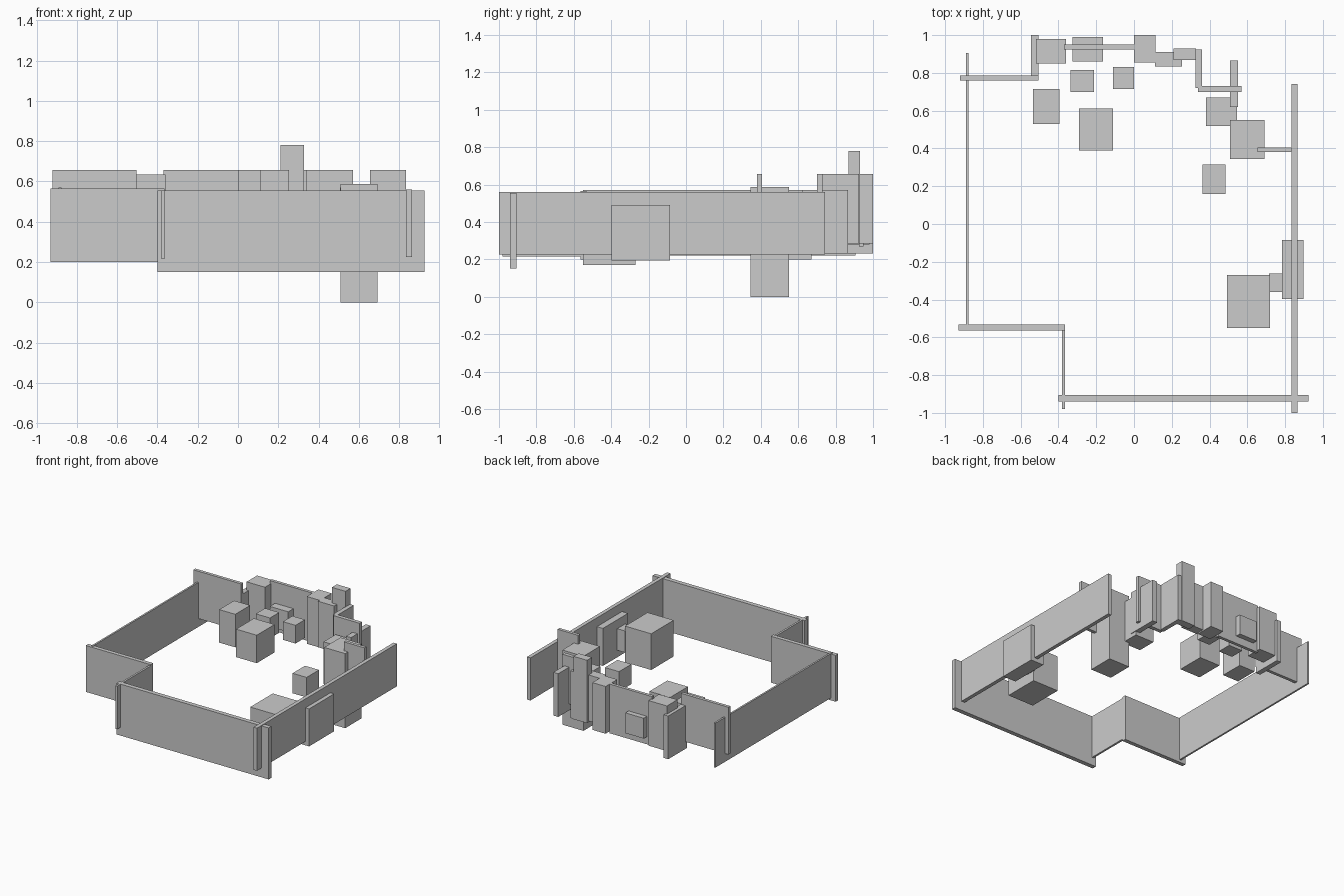
import bpy


def box(name, x0, x1, y0, y1, z0, z1):
    """Axis-aligned block given by its extents."""
    bpy.ops.mesh.primitive_cube_add(
        size=1, location=((x0 + x1) / 2, (y0 + y1) / 2, (z0 + z1) / 2))
    ob = bpy.context.object
    ob.name = name
    ob.scale = (x1 - x0, y1 - y0, z1 - z0)
    bpy.ops.object.transform_apply(location=False, rotation=False, scale=True)
    return ob


# Long outer walls of the room
box("left_wall", -0.89, -0.876, -0.55, 0.905, 0.22, 0.57)
box("front_left_wall", -0.93, -0.365, -0.565, -0.533, 0.20, 0.565)
box("corner_wall", -0.381, -0.365, -0.98, -0.533, 0.215, 0.555)
box("front_wall", -0.40, 0.925, -0.94, -0.905, 0.15, 0.555)
box("right_wall", 0.835, 0.865, -1.0, 0.742, 0.225, 0.56)

# Stepped back walls
box("back_left_wall", -0.92, -0.505, 0.76, 0.785, 0.285, 0.657)
box("back_wall", -0.37, 0.0, 0.925, 0.95, 0.27, 0.657)
box("back_step_wall", 0.325, 0.36, 0.72, 0.925, 0.285, 0.657)
box("back_right_wall", 0.34, 0.57, 0.70, 0.73, 0.28, 0.657)
box("right_partition", 0.655, 0.835, 0.38, 0.405, 0.285, 0.657)

# Upright door panels
box("left_door", -0.545, -0.505, 0.765, 1.0, 0.23, 0.57)
box("right_door", 0.507, 0.55, 0.62, 0.865, 0.23, 0.57)

# Tall cabinets along the back wall
box("corner_cabinet", -0.52, -0.36, 0.85, 0.98, 0.28, 0.635)
box("middle_cabinet", 0.0, 0.115, 0.855, 1.0, 0.285, 0.657)
box("low_pillar", 0.11, 0.253, 0.835, 0.91, 0.295, 0.657)
box("tall_pillar", 0.21, 0.328, 0.868, 0.93, 0.285, 0.78)
box("wall_unit", -0.325, -0.165, 0.86, 0.99, 0.33, 0.49)

# Right side furniture
box("side_cabinet", 0.38, 0.545, 0.52, 0.67, 0.20, 0.53)
box("tall_cupboard", 0.508, 0.692, 0.345, 0.55, 0.0, 0.587)
box("window_unit", 0.783, 0.897, -0.397, -0.085, 0.195, 0.49)
box("side_shelf", 0.715, 0.785, -0.36, -0.263, 0.25, 0.42)
box("armchair", 0.492, 0.72, -0.55, -0.27, 0.17, 0.455)

# Free-standing seats and tables
box("left_chair", -0.535, -0.395, 0.53, 0.715, 0.275, 0.535)
box("table", -0.29, -0.11, 0.39, 0.612, 0.28, 0.50)
box("left_stool", -0.335, -0.212, 0.70, 0.815, 0.33, 0.49)
box("right_stool", -0.11, 0.0, 0.715, 0.832, 0.34, 0.483)
box("small_table", 0.363, 0.485, 0.16, 0.315, 0.258, 0.415)
